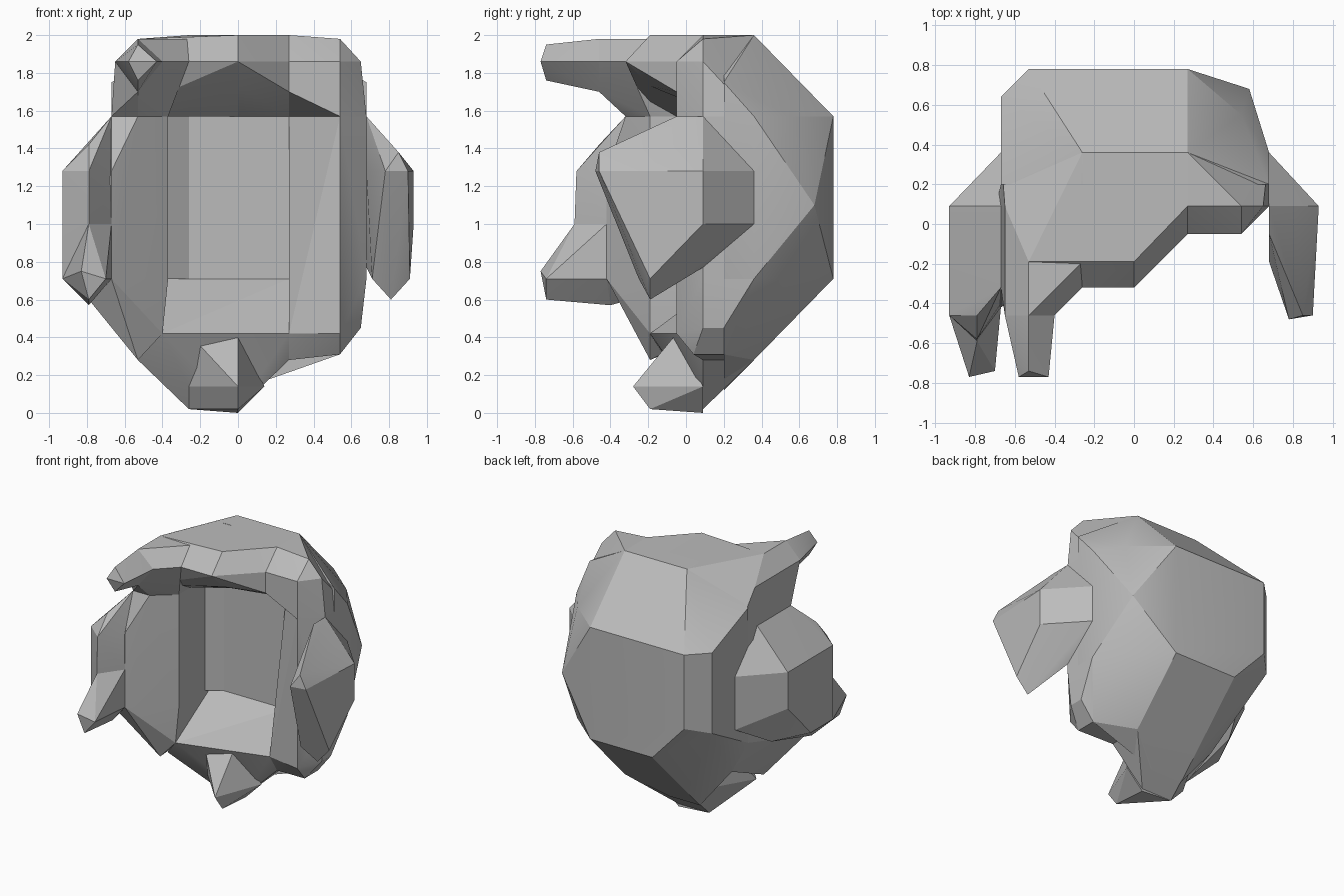
import bpy
import bmesh

cube = bpy.data.objects.get("Cube")
if cube:
    bpy.data.objects.remove(cube)

# One plain grey for the whole shape
grey = bpy.data.materials.new("plain_grey")
grey.use_nodes = True
tone = (0.5, 0.5, 0.5, 1)
grey.diffuse_color = tone
grey.node_tree.nodes["Principled BSDF"].inputs["Base Color"].default_value = tone

# Guide lines across (x), in depth (y) and in height (z)
outer_right, side_right, temple_right, cheek_right, mid_right = -.93, -.67, -.53, -.37, -.26
center, mid_left, temple_left, side_left, outer_left = 0, .27, .54, .68, .93
right_tip, left_tip = -.79, .81
spike_front, tip_front, flap_front, lip_front, ledge = -.77, -.74, -.46, -.32, -.19
edge, middle, wall, rear, corner, back = -.05, .09, .2, .36, .64, .78
base, chin, fold, low, lip, notch, jaw = .02, .14, .25, .28, .42, .6, .71
waist, ear, peak, brow, ceiling, rim, crown, top = 1, 1.28, 1.42, 1.57, 1.7, 1.86, 1.98, 2


def as_tuple(value):
    return value if isinstance(value, tuple) else (value,)


def faceted_part(name, *spans):
    """Make a chiselled solid; each span gives all corners of its x, y and z guides."""
    bm = bmesh.new()
    for xs, ys, zs in spans:
        for x in as_tuple(xs):
            for y in as_tuple(ys):
                for z in as_tuple(zs):
                    bm.verts.new((x, y, z))
    bmesh.ops.remove_doubles(bm, verts=bm.verts[:], dist=.001)
    result = bmesh.ops.convex_hull(bm, input=bm.verts[:])
    inside = [g for g in result["geom_interior"] if isinstance(g, bmesh.types.BMVert)]
    bmesh.ops.delete(bm, geom=inside, context="VERTS")
    bmesh.ops.recalc_face_normals(bm, faces=bm.faces[:])
    mesh = bpy.data.meshes.new(name)
    bm.to_mesh(mesh)
    bm.free()
    mesh.materials.append(grey)
    part = bpy.data.objects.new(name, mesh)
    bpy.context.collection.objects.link(part)
    bpy.ops.object.select_all(action="DESELECT")
    part.select_set(True)
    bpy.context.view_layer.objects.active = part
    bpy.ops.object.shade_smooth_by_angle(angle=.35)


# Main rounded mass behind the recessed front
faceted_part(
    "back_mass",
    ((mid_right, mid_left), (wall, rear), top),
    ((side_right, side_left), wall, 1.75),
    (temple_right, back, (waist, brow)),
    (mid_left, back, (jaw, brow)),
    (mid_right, back, (jaw, ear)),
    (side_right, corner, (.95, brow)),
    (side_right, wall, (jaw, brow)),
    (side_left, (wall, rear), (jaw, brow)),
    (temple_left, .55, (jaw, brow)),
    (.58, side_left, 1.1),
    ((side_right, side_left), rear, waist),
    ((mid_right, mid_left), rear, low),
    (temple_right, wall, .45),
    (temple_left, wall, .31),
    ((mid_right, center), wall, .12))

# Overhanging top, stepped along its front edge
faceted_part(
    "top_left",
    (mid_left, (middle, rear), top),
    (temple_left, middle, crown),
    (.65, middle, rim),
    (side_left, (middle, rear), brow),
    ((mid_left, temple_left), edge, rim),
    (mid_left, edge, ceiling),
    (mid_left, wall, brow),
    (temple_left, edge, brow))
faceted_part(
    "top_middle",
    (center, (ledge, rear), top),
    (mid_left, (middle, rear), top),
    (center, lip_front, rim),
    (mid_left, edge, (ceiling, rim)),
    (center, ledge, 1.73),
    ((center, mid_left), wall, brow))
faceted_part(
    "top_right",
    ((temple_right, mid_right), ledge, crown),
    (center, (ledge, rear), top),
    (mid_right, rear, top),
    ((mid_right, center), lip_front, rim),
    (mid_right, ledge, ceiling),
    (center, ledge, 1.73),
    (-.65, (ledge, middle), rim),
    (side_right, (ledge, rear), brow),
    ((mid_right, center), wall, brow),
    (cheek_right, edge, brow))

# Long pointed lock at the front right
lock_section = [
    (temple_right, flap_front, (ceiling, crown)),
    ((-.65, -.4), flap_front, rim)]
faceted_part(
    "brow_root",
    *lock_section,
    (mid_right, lip_front, rim),
    ((temple_right, mid_right), ledge, crown),
    (-.65, middle, rim),
    (side_right, middle, brow),
    ((side_right, temple_right), lip_front, brow),
    (cheek_right, (ledge, middle), brow))
faceted_part(
    "brow_spike",
    *lock_section,
    ((-.58, -.43), spike_front, rim),
    (temple_right, tip_front, (1.76, 1.95)))

# Thick right cheek and its outer flap
faceted_part(
    "right_cheek",
    (cheek_right, (ledge, wall), (jaw, brow)),
    ((side_right, temple_right), lip_front, brow),
    (side_right, -.42, (jaw, ear)),
    (side_right, wall, (jaw, brow)),
    (-.4, (ledge, middle), lip),
    (temple_right, ledge, low),
    (temple_right, wall, .45),
    (right_tip, lip_front, notch))
faceted_part(
    "right_inner_corner",
    (mid_right, wall, (jaw, brow)),
    (cheek_right, (.13, wall), (jaw, brow)))
flap_bottom = [
    (outer_right, flap_front, jaw),
    (side_right, -.42, (jaw, waist)),
    (right_tip, -.4, .57),
    (right_tip, -.59, waist)]
faceted_part(
    "right_flap",
    *flap_bottom,
    (right_tip, (flap_front, center), peak),
    (right_tip, -.58, ear),
    (outer_right, (flap_front, middle), ear),
    (outer_right, middle, waist),
    (outer_right, ledge, jaw),
    (right_tip, middle, jaw),
    (side_right, -.4, ear),
    (side_right, (lip_front, middle), brow),
    (side_right, rear, (.87, ear)))
faceted_part(
    "right_flap_tip",
    *flap_bottom,
    (-.83, spike_front, .75),
    (-.7, tip_front, jaw),
    (right_tip, tip_front, notch))

# Thinner left temple and its outer flap
faceted_part(
    "left_temple",
    (mid_left, wall, (jaw, brow)),
    (temple_left, edge, (lip, brow)),
    (side_left, (middle, rear), (jaw, brow)),
    (.65, (middle, wall), .45),
    (temple_left, (.04, wall), .31),
    (mid_left, (middle, rear), low),
    (mid_left, center, lip))
faceted_part(
    "left_flap",
    (left_tip, middle, peak),
    (outer_left, middle, (waist, ear)),
    (.9, flap_front, ear),
    (.85, flap_front, 1.38),
    (.78, -.48, ear),
    (side_left, ledge, ear),
    (side_left, (edge, middle), brow),
    (.91, ledge, jaw),
    (left_tip, ledge, notch),
    (.71, -.25, jaw),
    (left_tip, lip_front, waist),
    (side_left, middle, .77),
    (side_left, rear, (waist, ear)))

# Sloping lower ledge and the small point beneath it
faceted_part(
    "lower_ledge",
    ((cheek_right, mid_left), wall, jaw),
    ((mid_right, center), edge, lip),
    (mid_left, center, lip),
    (mid_left, (middle, rear), low),
    (mid_right, rear, low),
    (mid_right, center, chin),
    ((mid_right, center), middle, base),
    (temple_right, -.1, low),
    (-.4, ledge, lip))
faceted_part(
    "lower_point",
    ((mid_right, center), edge, lip),
    (center, -.28, chin),
    (center, ledge, (base, fold)),
    (center, middle, 0),
    (mid_right, center, chin),
    (mid_right, middle, base),
    (chin, middle, chin))
